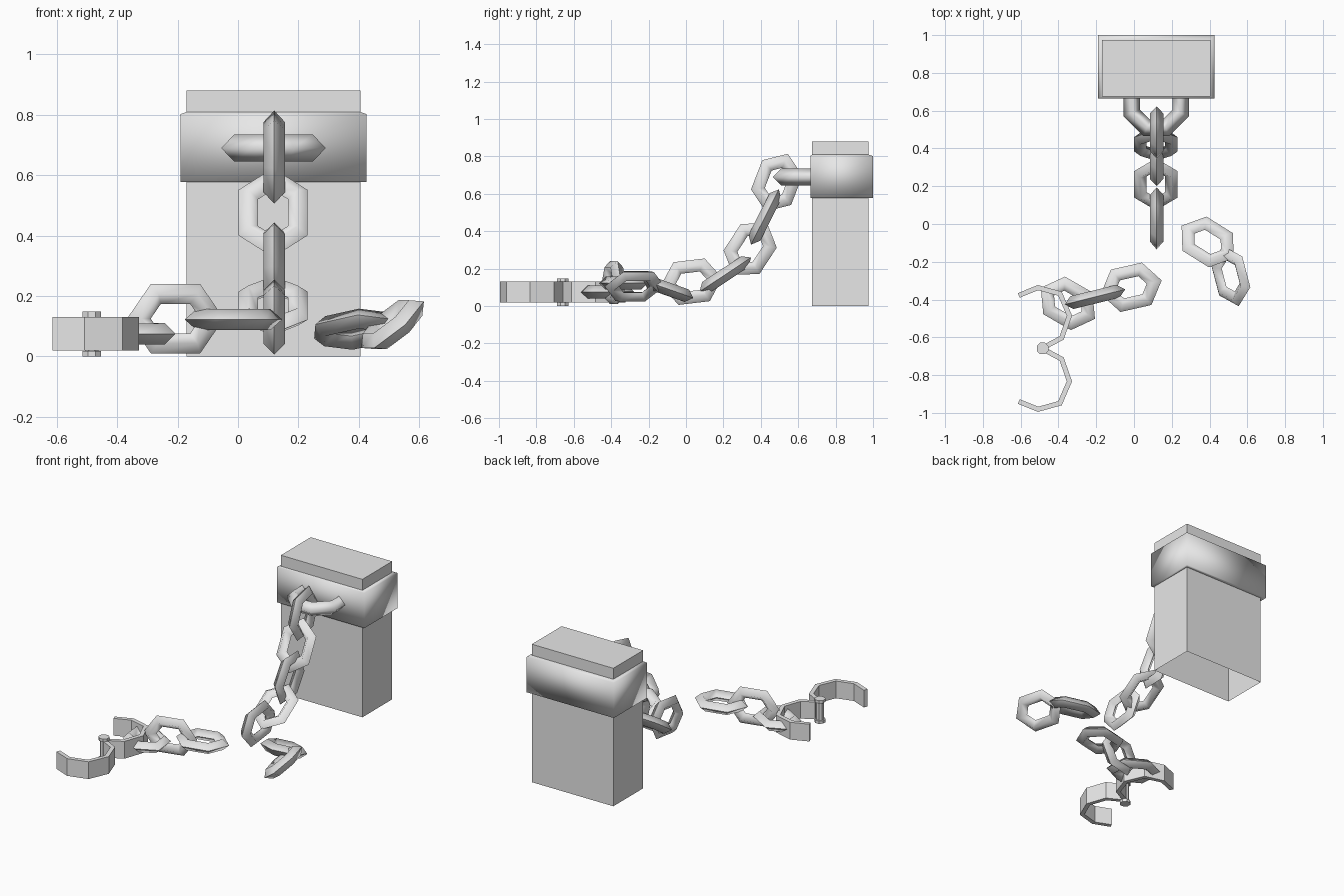
import bpy
import bmesh
from math import pi
from mathutils import Matrix, Vector

if "Cube" in bpy.data.objects:
    bpy.data.objects.remove(bpy.data.objects["Cube"], do_unlink=True)

# One plain grey material
grey = bpy.data.materials.new("plain_grey")
grey.use_nodes = True
grey.diffuse_color = (0.8, 0.8, 0.8, 1)
grey.node_tree.nodes["Principled BSDF"].inputs["Base Color"].default_value = (0.8, 0.8, 0.8, 1)


def finish(name, bm, smooth=False, matrix=None):
    """Turn a bmesh into a named grey object."""
    mesh = bpy.data.meshes.new(name)
    for face in bm.faces:
        face.smooth = smooth
    bm.to_mesh(mesh)
    bm.free()
    mesh.materials.append(grey)
    obj = bpy.data.objects.new(name, mesh)
    if matrix:
        obj.matrix_world = matrix
    bpy.context.scene.collection.objects.link(obj)
    return obj


def diamond_bar(name, path, radial, axial, closed, split, matrix):
    """Sweep a diamond section along a flat path, with mitred corners."""
    bm = bmesh.new()
    pts = [Vector(p) for p in path]
    count = len(pts)
    rings = []
    for i, p in enumerate(pts):
        before = pts[i - 1] if closed or i > 0 else None
        after = pts[(i + 1) % count] if closed or i < count - 1 else None
        dirs = []
        if before is not None:
            dirs.append((p - before).normalized())
        if after is not None:
            dirs.append((after - p).normalized())
        normals = [Vector((d.y, -d.x)) for d in dirs]
        miter = sum(normals, Vector((0, 0))).normalized()
        out = miter * radial / miter.dot(normals[0])
        ring = [(p + out).to_3d(), p.to_3d() + Vector((0, 0, axial)),
                (p - out).to_3d(), p.to_3d() - Vector((0, 0, axial))]
        rings.append([bm.verts.new(v) for v in ring])
    for i in range(count if closed else count - 1):
        a, b = rings[i], rings[(i + 1) % count]
        for k in range(4):
            m = (k + 1) % 4
            bm.faces.new((a[k], b[k], b[m], a[m]))
        if split:
            # crisp ridge around the outside and inside of the link
            for k in (0, 2):
                bm.edges.get((a[k], b[k])).smooth = False
    bmesh.ops.recalc_face_normals(bm, faces=bm.faces)
    return finish(name, bm, True, matrix)


def chain_link(name, center, axis, facing):
    """Place one long hexagonal link by its long axis and facing direction."""
    u = Vector(axis).normalized()
    n = Vector(facing)
    n = (n - u * n.dot(u)).normalized()
    w = n.cross(u)
    matrix = Matrix.Translation(center) @ Matrix((u, w, n)).transposed().to_4x4()
    tip, side, half = 0.125, 0.067, 0.082
    path = [(tip, 0), (side, half), (-side, half), (-tip, 0), (-side, -half), (side, -half)]
    diamond_bar(name, path, 0.033, 0.035, True, True, matrix)


# Pillar: box open underneath
X0, X1, Y0, Y1 = -0.17, 0.405, 0.675, 0.975
bm = bmesh.new()
bmesh.ops.create_cube(bm, size=1)
bmesh.ops.delete(bm, geom=[f for f in bm.faces if f.normal.z < -0.5], context='FACES_ONLY')
bmesh.ops.scale(bm, vec=(X1 - X0, Y1 - Y0, 0.88), verts=bm.verts)
bmesh.ops.translate(bm, vec=((X0 + X1) / 2, (Y0 + Y1) / 2, 0.44), verts=bm.verts)
finish("pillar", bm)

# Collar: softly shaded band around the pillar
bm = bmesh.new()
loops = []
for z, dx, dy in ((0.58, 0, 0), (0.578, 0.021, 0.02), (0.802, 0.021, 0.02), (0.81, 0, 0)):
    corners = ((X0 - dx, Y0 - dy / 2), (X1 + dx, Y0 - dy / 2),
               (X1 + dx, Y1 + dy * 1.25), (X0 - dx, Y1 + dy * 1.25))
    loops.append([bm.verts.new((x, y, z)) for x, y in corners])
for low, high in zip(loops, loops[1:]):
    for k in range(4):
        m = (k + 1) % 4
        bm.faces.new((low[k], low[m], high[m], high[k]))
finish("collar", bm, True)

# Staple: bent bar fixed in the collar
half_path = [(-0.13, 0.71), (-0.13, 0.588), (-0.05, 0.508)]
staple_path = half_path + [(-x, y) for x, y in reversed(half_path)]
diamond_bar("staple", staple_path, 0.043, 0.045, False, False,
            Matrix.Translation((0.1175, 0, 0.69)))

# Hanging chain
chain_link("hanging_link_1", (0.12, 0.485, 0.66), (0, 0.36, 0.93), (1, 0, 0))
chain_link("hanging_link_2", (0.116, 0.422, 0.476), (0, 0.45, 0.89), (0, 0.89, -0.45))
chain_link("hanging_link_3", (0.12, 0.343, 0.305), (0, 0.55, 0.84), (1, 0, 0))
chain_link("hanging_link_4", (0.116, 0.21, 0.168), (0, 0.83, 0.55), (0, -0.55, 0.83))
chain_link("hanging_link_5", (0.12, 0.03, 0.13), (0, 1, 0.12), (1, 0, 0))

# Loose pair of links
chain_link("loose_link_1", (0.39, -0.095, 0.09), (0.85, -0.53, 0.19), (0, 0.35, 1))
chain_link("loose_link_2", (0.512, -0.275, 0.105), (0.25, -0.95, 0), (-0.64, -0.17, 0.73))

# Links joined to the shackle
chain_link("shackle_link_1", (-0.015, -0.335, 0.122), (0.975, 0.22, 0), (0, 0, 1))
chain_link("shackle_link_2", (-0.207, -0.386, 0.125), (0.97, 0.24, 0), (0.24, -0.97, 0))
chain_link("shackle_link_3", (-0.35, -0.42, 0.075), (0.87, -0.5, 0), (0.15, -0.1, 1))

# Open shackle: two mirrored curved jaws around the hinge
HINGE = Vector((-0.484, -0.659, 0))
jaw = [(0.022, 0.014), (0.101, 0.056), (0.142, 0.174), (0.092, 0.29), (-0.024, 0.322), (-0.126, 0.281)]
for name, sign in (("shackle_jaw_back", 1), ("shackle_jaw_front", -1)):
    bm = bmesh.new()
    columns = [[bm.verts.new((x, y * sign, z)) for z in (0.02, 0.13)] for x, y in jaw]
    for a, b in zip(columns, columns[1:]):
        bm.faces.new((a[0], b[0], b[1], a[1]))
    obj = finish(name, bm, False, Matrix.Translation(HINGE))
    thick = obj.modifiers.new("thickness", 'SOLIDIFY')
    thick.thickness = 0.026
    thick.offset = 0
    thick.use_even_offset = True

# Hinge pin with a cap at each end
for name, radius, low, high in (("hinge_barrel", 0.024, 0.01, 0.14),
                                ("hinge_cap_bottom", 0.033, 0, 0.018),
                                ("hinge_cap_top", 0.033, 0.13, 0.148)):
    bm = bmesh.new()
    bmesh.ops.create_cone(bm, cap_ends=True, segments=8, radius1=radius, radius2=radius,
                          depth=high - low, matrix=Matrix.Rotation(pi / 8, 4, 'Z'))
    finish(name, bm, False, Matrix.Translation(HINGE + Vector((0, 0, (low + high) / 2))))
